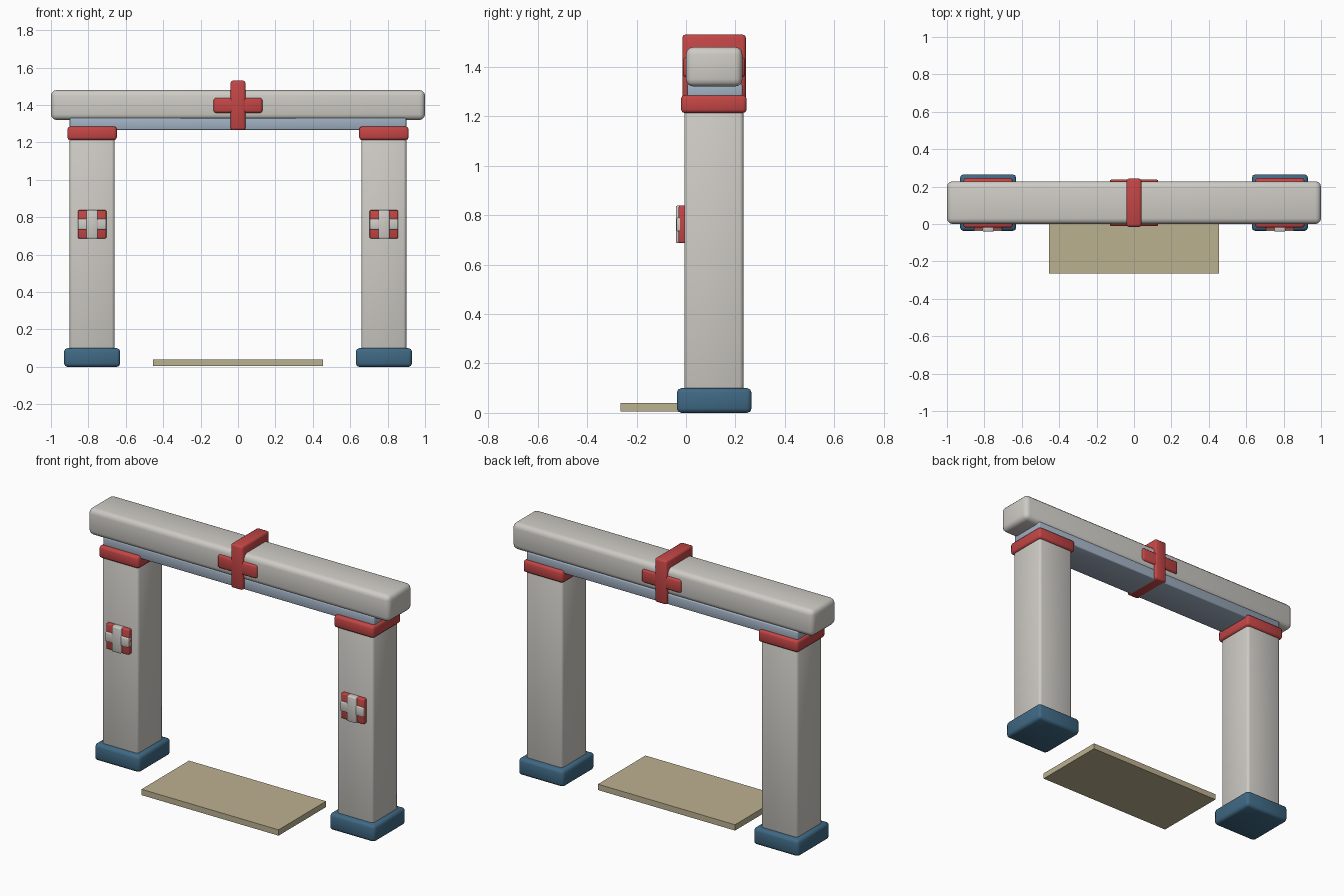
import bpy, math

if "Cube" in bpy.data.objects:
    bpy.data.objects.remove(bpy.data.objects["Cube"])

def material(name, rgb):
    m = bpy.data.materials.new(name)
    m.diffuse_color = (*rgb, 1)
    m.use_nodes = True
    m.node_tree.nodes["Principled BSDF"].inputs["Base Color"].default_value = m.diffuse_color
    return m

RED = material("red", (0.55, 0.06, 0.06))
BLUE = material("dark_blue", (0.05, 0.14, 0.23))
STEEL = material("pale_blue", (0.35, 0.43, 0.53))
STONE = material("stone", (0.62, 0.60, 0.56))
SAND = material("sand", (0.50, 0.44, 0.28))

def box(name, x, y, z, mat, bevel=0.0, segments=2):
    """Rounded box from (min, max) ranges."""
    bpy.ops.mesh.primitive_cube_add(size=1)
    o = bpy.context.object
    o.name = name
    for v in o.data.vertices:
        v.co = [(r[0] + r[1]) / 2 + c * (r[1] - r[0]) for r, c in zip((x, y, z), v.co)]
    o.data.materials.append(mat)
    if bevel:
        b = o.modifiers.new("bevel", 'BEVEL')
        b.width, b.segments = bevel, segments
        bpy.ops.object.modifier_apply(modifier="bevel")
        bpy.ops.object.shade_smooth_by_angle(angle=math.radians(50))
    return o

def cross(name, cx, cz, y, half_w, half_h, arm_x, bar_z, mat, bevel):
    """Upright and crossbar joined into one cross-shaped solid."""
    upright = box(name, (cx - arm_x, cx + arm_x), y, (cz - half_h, cz + half_h), mat, bevel)
    bar = box(name + "_bar", (cx - half_w, cx + half_w), (y[0] + 0.003, y[1] - 0.003),
              bar_z, mat, bevel)
    upright.select_set(True)
    bar.select_set(True)
    bpy.context.view_layer.objects.active = upright
    bpy.ops.object.join()

# Top beam with the strip below it
box("lintel", (-1, 1), (0.0, 0.228), (1.32, 1.48), STONE, 0.03, 3)
box("under_strip", (-0.9, 0.9), (0.005, 0.228), (1.267, 1.33), STEEL, 0.006)

# Cross band through the middle of the beam
cross("centre_cross", 0, 1.398, (-0.015, 0.242), 0.13, 0.132, 0.04, (1.358, 1.438), RED, 0.012)

# Pillars with base, cap and plaque
for side, s in (("left", -1), ("right", 1)):
    cx = 0.78 * s
    span = lambda h: (cx - h, cx + h)
    box(side + "_pillar", span(0.12), (-0.006, 0.232), (0.01, 1.23), STONE, 0.015)
    box(side + "_base", span(0.15), (-0.037, 0.265), (0, 0.1), BLUE, 0.018)
    box(side + "_cap", span(0.132), (-0.02, 0.245), (1.213, 1.285), RED, 0.014)
    box(side + "_plaque", span(0.076), (-0.03, 0.01), (0.687, 0.838), RED, 0.006)
    cross(side + "_plaque_cross", cx, 0.7625, (-0.041, 0.0), 0.076, 0.076, 0.03,
          (0.734, 0.791), STONE, 0.006)

# Floor slab in front of the opening
box("doorstep", (-0.455, 0.455), (-0.265, 0.185), (0.005, 0.04), SAND)
